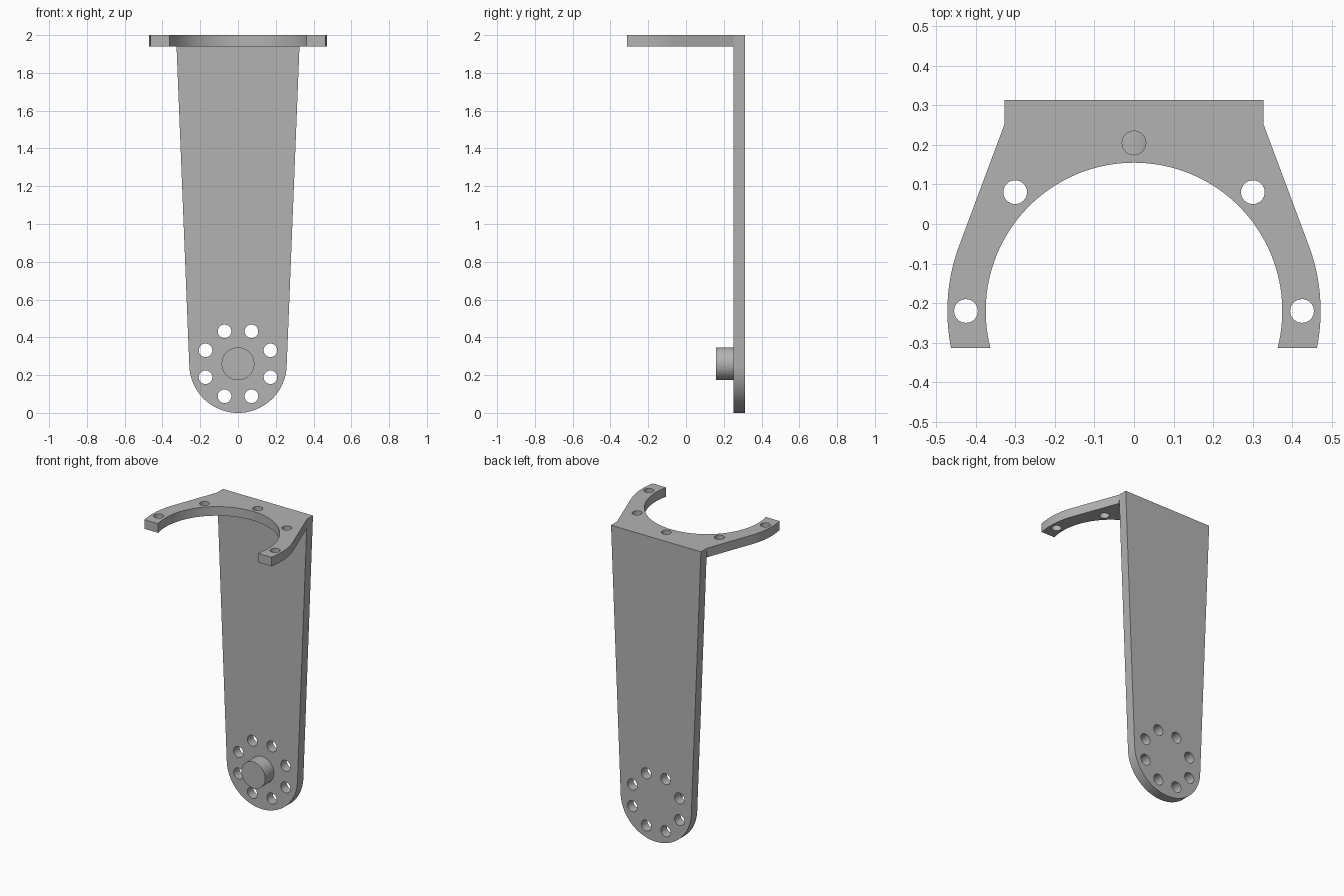
import bpy, bmesh
from math import pi, cos, sin, acos, atan2, asin, hypot

cube = bpy.data.objects.get("Cube")
if cube:
    bpy.data.objects.remove(cube, do_unlink=True)

grey = bpy.data.materials.new("plain grey")
grey.use_nodes = True
COLOUR = (0.45, 0.45, 0.45, 1)
grey.diffuse_color = COLOUR
grey.node_tree.nodes["Principled BSDF"].inputs["Base Color"].default_value = COLOUR

HALF_DEPTH = 0.313
THICK = 0.062
TOP_HALF = 0.328


def arc(cx, cy, r, start, end, steps):
    """Points along an arc, both ends included."""
    angles = [start + (end - start) * i / steps for i in range(steps + 1)]
    return [(cx + r * cos(a), cy + r * sin(a)) for a in angles]


def circle(cx, cy, r, steps=32):
    return arc(cx, cy, r, 0, 2 * pi, steps)[:-1]


def tangent_angle(cy, r, px, py):
    """Angle on the circle at (0, cy) where the right-hand tangent from a point touches."""
    return atan2(py - cy, px) - acos(r / hypot(px, py - cy))


def plate(name, outline, holes, thickness):
    """Extrude a flat outline with holes upward from z = 0."""
    bm = bmesh.new()
    for loop in [outline] + holes:
        verts = [bm.verts.new((x, y, 0)) for x, y in loop]
        for a, b in zip(verts, verts[1:] + verts[:1]):
            bm.edges.new((a, b))
    bmesh.ops.triangle_fill(bm, edges=bm.edges[:], use_beauty=True, normal=(0, 0, 1))
    grown = bmesh.ops.extrude_face_region(bm, geom=bm.faces[:], use_keep_orig=True)
    moved = [g for g in grown["geom"] if isinstance(g, bmesh.types.BMVert)]
    bmesh.ops.translate(bm, verts=moved, vec=(0, 0, thickness))
    bmesh.ops.recalc_face_normals(bm, faces=bm.faces[:])
    mesh = bpy.data.meshes.new(name)
    bm.to_mesh(mesh)
    bm.free()
    mesh.materials.append(grey)
    obj = bpy.data.objects.new(name, mesh)
    bpy.context.collection.objects.link(obj)
    bpy.ops.object.select_all(action="DESELECT")
    obj.select_set(True)
    bpy.context.view_layer.objects.active = obj
    bpy.ops.object.shade_smooth_by_angle(angle=pi / 6)
    return obj


# Upright arm: rounded foot, straight tapering sides, ring of bolt holes
FOOT_R = 0.258
t = tangent_angle(FOOT_R, FOOT_R, TOP_HALF, 2)
arm_outline = arc(0, FOOT_R, FOOT_R, -pi - t, t, 64) + [(TOP_HALF, 2), (-TOP_HALF, 2)]
bolt_holes = [circle(x, z, 0.036)
              for x, z in arc(0, 0.26, 0.186, pi / 8, 2 * pi + pi / 8, 8)[:-1]]
arm = plate("upright_arm", arm_outline, bolt_holes, THICK)
arm.rotation_euler.x = pi / 2
arm.location.y = HALF_DEPTH

# Peg on the front of the arm
peg = plate("pivot_peg", circle(0, 0.26, 0.087, 48), [], 0.092)
peg.rotation_euler.x = pi / 2
peg.location.y = HALF_DEPTH - THICK

# Horizontal open-ended clamp with screw holes
RING_Y, OUTER_R, INNER_R = -0.22, 0.472, 0.375
back = HALF_DEPTH - THICK
drop = -HALF_DEPTH - RING_Y
t = tangent_angle(RING_Y, OUTER_R, TOP_HALF, back)
outer_end, inner_end = asin(drop / OUTER_R), asin(drop / INNER_R)
outline = arc(0, RING_Y, OUTER_R, outer_end, t, 16)
outline += [(TOP_HALF, back), (-TOP_HALF, back)]
outline += arc(0, RING_Y, OUTER_R, pi - t, pi - outer_end, 16)
outline += arc(0, RING_Y, INNER_R, pi - inner_end, inner_end, 80)
screw_holes = [circle(x, y, 0.03) for x, y in arc(0, RING_Y, 0.425, 0, pi, 4)]
clamp = plate("clamp_ring", outline, screw_holes, 0.06)
clamp.location.z = 1.94
